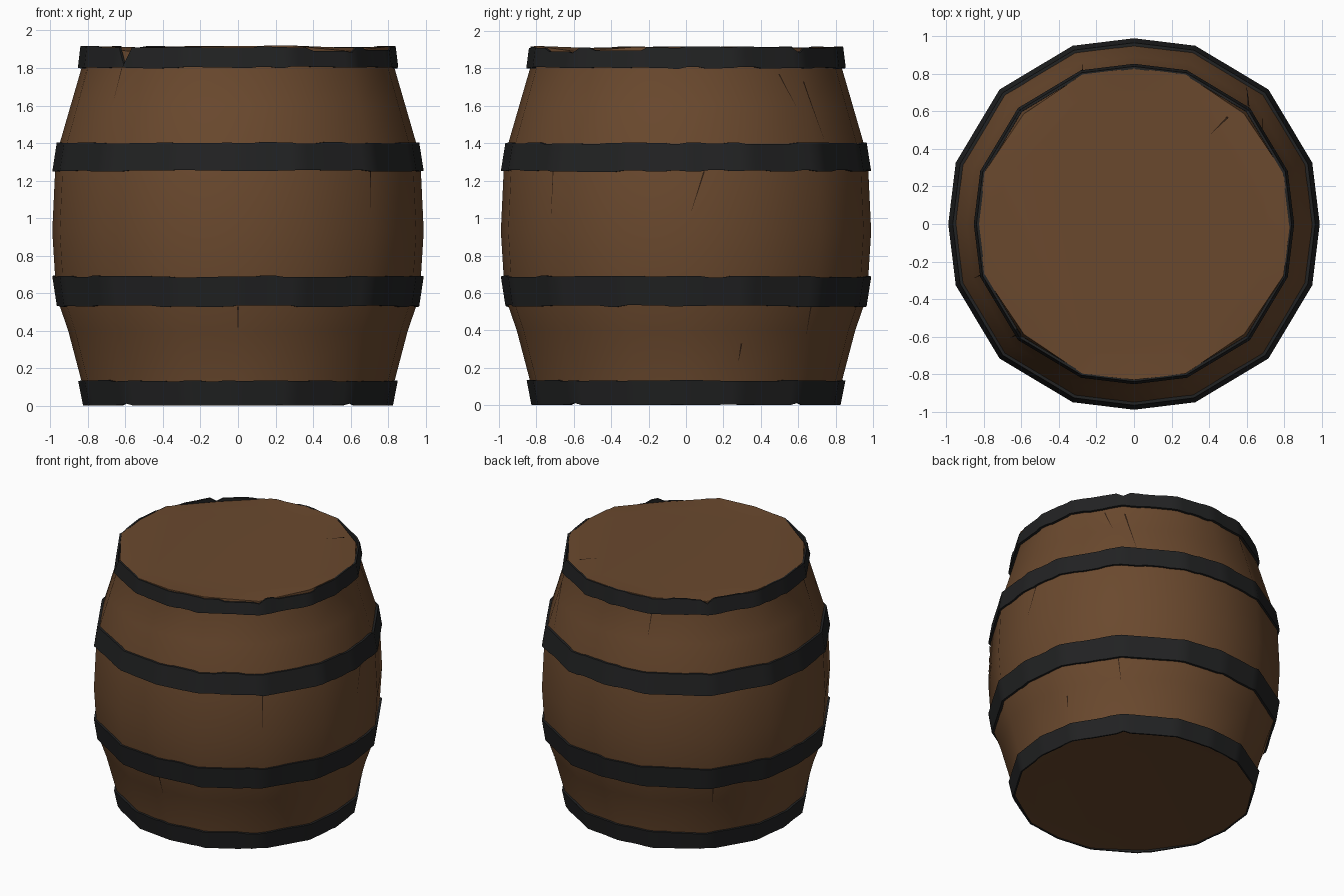
import bpy, bmesh, math, random
from mathutils import Vector

random.seed(7)
SUB = 8  # samples per side along a hoop

# Corners of one quarter (degrees, radius factor), repeated around the barrel
QUARTER = [(0, 1.0), (19, 1.015), (45, 1.024), (71, 1.015)]
CORNERS = [(math.radians(q * 90 + a), f) for q in range(4) for a, f in QUARTER]
SIDES = len(CORNERS)

old = bpy.data.objects.get("Cube")
if old:
    bpy.data.objects.remove(old, do_unlink=True)


def material(name, colour, rough):
    m = bpy.data.materials.new(name)
    m.use_nodes = True
    m.diffuse_color = (*colour, 1)
    bsdf = m.node_tree.nodes["Principled BSDF"]
    bsdf.inputs["Base Color"].default_value = (*colour, 1)
    bsdf.inputs["Roughness"].default_value = rough
    return m


wood = material("brown wood", (0.144, 0.066, 0.027), 0.8)
iron = material("black iron", (0.0155, 0.016, 0.0165), 0.7)
crack = material("dark crack", (0.03, 0.014, 0.007), 0.9)


def finish(bm, name, mat, smooth=True):
    bmesh.ops.recalc_face_normals(bm, faces=bm.faces)
    mesh = bpy.data.meshes.new(name)
    bm.to_mesh(mesh)
    bm.free()
    mesh.materials.append(mat)
    obj = bpy.data.objects.new(name, mesh)
    bpy.context.collection.objects.link(obj)
    bpy.ops.object.select_all(action='DESELECT')
    obj.select_set(True)
    bpy.context.view_layer.objects.active = obj
    if smooth:
        bpy.ops.object.shade_smooth_by_angle(angle=math.radians(32))


def bridge(bm, a, b):
    n = len(a)
    for i in range(n):
        j = (i + 1) % n
        bm.faces.new((a[i], a[j], b[j], b[i]))


def corner(i, radius, z):
    a, f = CORNERS[i % SIDES]
    return Vector((radius * f * math.cos(a), radius * f * math.sin(a), z))


def on_facets(angle, radius, z):
    """Point at an angle on the flat-sided ring of the given radius."""
    angle %= math.tau
    side = max(i for i in range(SIDES) if CORNERS[i][0] <= angle + 1e-6)
    p, q = corner(side, radius, z), corner(side + 1, radius, z)
    across = Vector((-math.sin(angle), math.cos(angle), 0))
    return p.lerp(q, p.dot(across) / (p - q).dot(across))


# Wooden body: radius and height up the staves
STAVES = [(0.818, 0.006), (0.834, 0.13), (0.905, 0.40), (0.95, 0.53), (0.975, 0.69),
          (0.99, 0.93), (0.975, 1.25), (0.95, 1.40), (0.892, 1.60), (0.834, 1.80),
          (0.831, 1.915)]


def stave_radius(z):
    for (r0, z0), (r1, z1) in zip(STAVES, STAVES[1:]):
        if z <= z1:
            return r0 + (r1 - r0) * (z - z0) / (z1 - z0)


def build_body():
    bm = bmesh.new()
    loops = []
    top = len(STAVES) - 1
    for k, (r, z) in enumerate(STAVES):
        loop = []
        for i in range(SIDES):
            rr, zz = r, z
            if k == top:  # worn rim with chipped corners
                zz += random.uniform(-0.002, 0.007)
                if i % 4 == 2:
                    rr, zz = r - 0.02, z - 0.025
            elif k == 0 and i % 4 == 2:
                rr, zz = r - 0.01, z + 0.012
            loop.append(bm.verts.new(corner(i, rr, zz)))
        loops.append(loop)
    for a, b in zip(loops, loops[1:]):
        bridge(bm, a, b)
    # Lid and base, each with a flat middle
    for edge, z in ((loops[-1], 1.91), (loops[0], 0.014)):
        inner = [bm.verts.new(corner(i, 0.72, z)) for i in range(SIDES)]
        bridge(bm, edge, inner)
        bm.faces.new(inner)
    finish(bm, "barrel_body", wood)


def build_hoop(name, low, high, inner, rag, notches=(), worn=()):
    """Flat-sided iron hoop; low and high are (radius, height) of its edges.
    Notches are (corner, depth at low edge, depth at high edge), worn spans
    are (start angle, end angle, depth)."""
    bm = bmesh.new()
    rings = [[], [], [], []]
    (r0, z0), (r1, z1) = low, high
    ends = CORNERS[1:] + [(math.tau, 1)]
    for i in range(SIDES):
        for s in range(SUB):
            a = CORNERS[i][0] + (ends[i][0] - CORNERS[i][0]) * s / SUB
            if s % 3 == 0:  # worn steps along the edges
                dip, rise = random.uniform(-rag, rag), random.uniform(-rag, rag)
            lo, hi = z0 + dip, z1 + rise
            for start, end, depth in worn:
                if start <= math.degrees(a) <= end:
                    hi = z1 - depth
            for where, cut_low, cut_high in notches:
                if s == 0 and i == where:
                    lo, hi = z0 + cut_low, z1 - cut_high
            lo = max(lo, 0)
            shape = ((inner[0], lo), (r0, lo), (r1, hi), (inner[1], hi))
            for ring, (r, z) in zip(rings, shape):
                ring.append(bm.verts.new(on_facets(a, r, z)))
    for k in range(4):
        bridge(bm, rings[k], rings[(k + 1) % 4])
    finish(bm, name, iron)


def build_crack(bm, start, end, width):
    """Thin tapering plate lying on the staves, ends as (angle, height)."""
    pairs = []
    steps = 6
    for i in range(steps + 1):
        t = i / steps
        a = start[0] + (end[0] - start[0]) * t
        z = start[1] + (end[1] - start[1]) * t
        half = width / 2 * (1 - t) + 0.0006
        r = stave_radius(z) + 0.004
        pairs.append([bm.verts.new(on_facets(a + s * half / r, r, z)) for s in (-1, 1)])
    for p, q in zip(pairs, pairs[1:]):
        bm.faces.new((p[0], p[1], q[1], q[0]))


build_body()
DIAGONALS = range(2, SIDES, 4)
build_hoop("bottom_hoop", (0.826, 0), (0.852, 0.132), (0.815, 0.825), 0.004,
           [(i, 0.012, 0) for i in DIAGONALS])
build_hoop("lower_hoop", (0.966, 0.53), (0.99, 0.688), (0.94, 0.965), 0.005)
build_hoop("upper_hoop", (0.99, 1.252), (0.966, 1.40), (0.965, 0.94), 0.005)
build_hoop("top_hoop", (0.854, 1.803), (0.84, 1.913), (0.825, 0.826), 0.005,
           [(i, 0, 0.1 if i == 10 else 0.03) for i in DIAGONALS],
           [(297, 313, 0.022), (322, 345, 0.018)])

# Cracks on the +x side, on the front, and along a few stave joints
bm = bmesh.new()
build_crack(bm, (0.80, 1.73), (0.89, 1.42), 0.010)
build_crack(bm, (0.63, 1.77), (0.71, 1.60), 0.008)
build_crack(bm, (0.10, 1.25), (0.03, 1.04), 0.008)
build_crack(bm, (0.335, 0.33), (0.325, 0.23), 0.009)
build_crack(bm, (-math.pi / 2, 0.53), (-math.pi / 2, 0.39), 0.008)
for i in (2, 5, 6, 9, 10, 14):
    a = CORNERS[i][0] + random.uniform(-0.03, 0.03)
    z, drop = random.choice(((1.80, 0.16), (1.25, 0.25), (0.53, 0.16)))
    build_crack(bm, (a, z), (a + random.uniform(-0.02, 0.02), z - drop), 0.006)
finish(bm, "stave_cracks", crack, False)

# Split in the lid
bm = bmesh.new()
tip, root = Vector((0.40, 0.47, 1.913)), Vector((0.50, 0.57, 1.913))
side = Vector((0.004, -0.004, 0))
bm.faces.new([bm.verts.new(p) for p in (tip, root + side, root - side)])
finish(bm, "lid_crack", crack, False)
